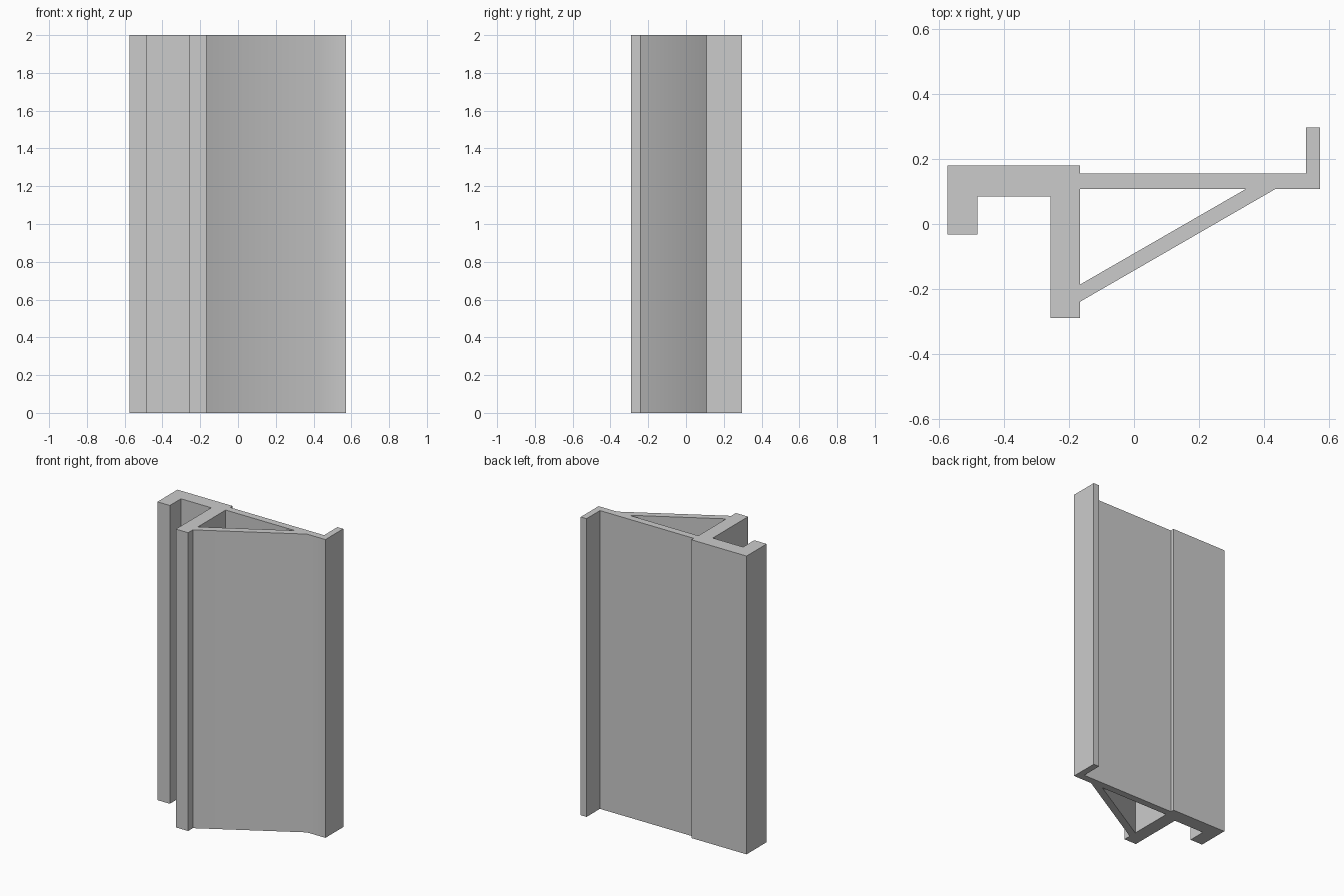
import bpy
import bmesh
import math

HEIGHT = 2.0

cube = bpy.data.objects.get("Cube")
if cube:
    bpy.data.objects.remove(cube, do_unlink=True)

# Single plain grey material
grey = bpy.data.materials.new("plain grey")
grey.use_nodes = True
colour = (0.6, 0.6, 0.6, 1.0)
grey.diffuse_color = colour
grey.node_tree.nodes["Principled BSDF"].inputs["Base Color"].default_value = colour

# Outline: hooked channel, diagonal brace, thin flange with an upturned lip
outline = [
    (-0.575, 0.18), (-0.575, -0.033), (-0.483, -0.033), (-0.483, 0.085),
    (-0.258, 0.085), (-0.258, -0.29), (-0.167, -0.29), (-0.167, -0.24),
    (0.436, 0.108), (0.573, 0.108), (0.573, 0.297), (0.53, 0.297),
    (0.53, 0.155), (-0.167, 0.155), (-0.167, 0.18),
]
# Triangular hollow between wall, flange and brace
hollow = [(-0.167, 0.108), (0.345, 0.108), (-0.167, -0.187)]


def loop_edges(bm, points):
    verts = [bm.verts.new((x, y, 0)) for x, y in points]
    return [bm.edges.new((v, verts[(i + 1) % len(verts)])) for i, v in enumerate(verts)]


def extruded_profile(name, loops, height, material):
    bm = bmesh.new()
    edges = [e for points in loops for e in loop_edges(bm, points)]
    bmesh.ops.triangle_fill(bm, edges=edges, use_beauty=True)
    ext = bmesh.ops.extrude_face_region(bm, geom=bm.faces[:], use_keep_orig=True)
    top = [g for g in ext["geom"] if isinstance(g, bmesh.types.BMVert)]
    bmesh.ops.translate(bm, verts=top, vec=(0, 0, height))
    bmesh.ops.recalc_face_normals(bm, faces=bm.faces[:])
    mesh = bpy.data.meshes.new(name)
    bm.to_mesh(mesh)
    bm.free()
    mesh.materials.append(material)
    obj = bpy.data.objects.new(name, mesh)
    bpy.context.collection.objects.link(obj)
    return obj


# Extrusion, with the brace blending softly into the flange
rail = extruded_profile("braced_rail", [outline, hollow], HEIGHT, grey)
bpy.ops.object.select_all(action="DESELECT")
rail.select_set(True)
bpy.context.view_layer.objects.active = rail
bpy.ops.object.shade_smooth_by_angle(angle=math.radians(31))
